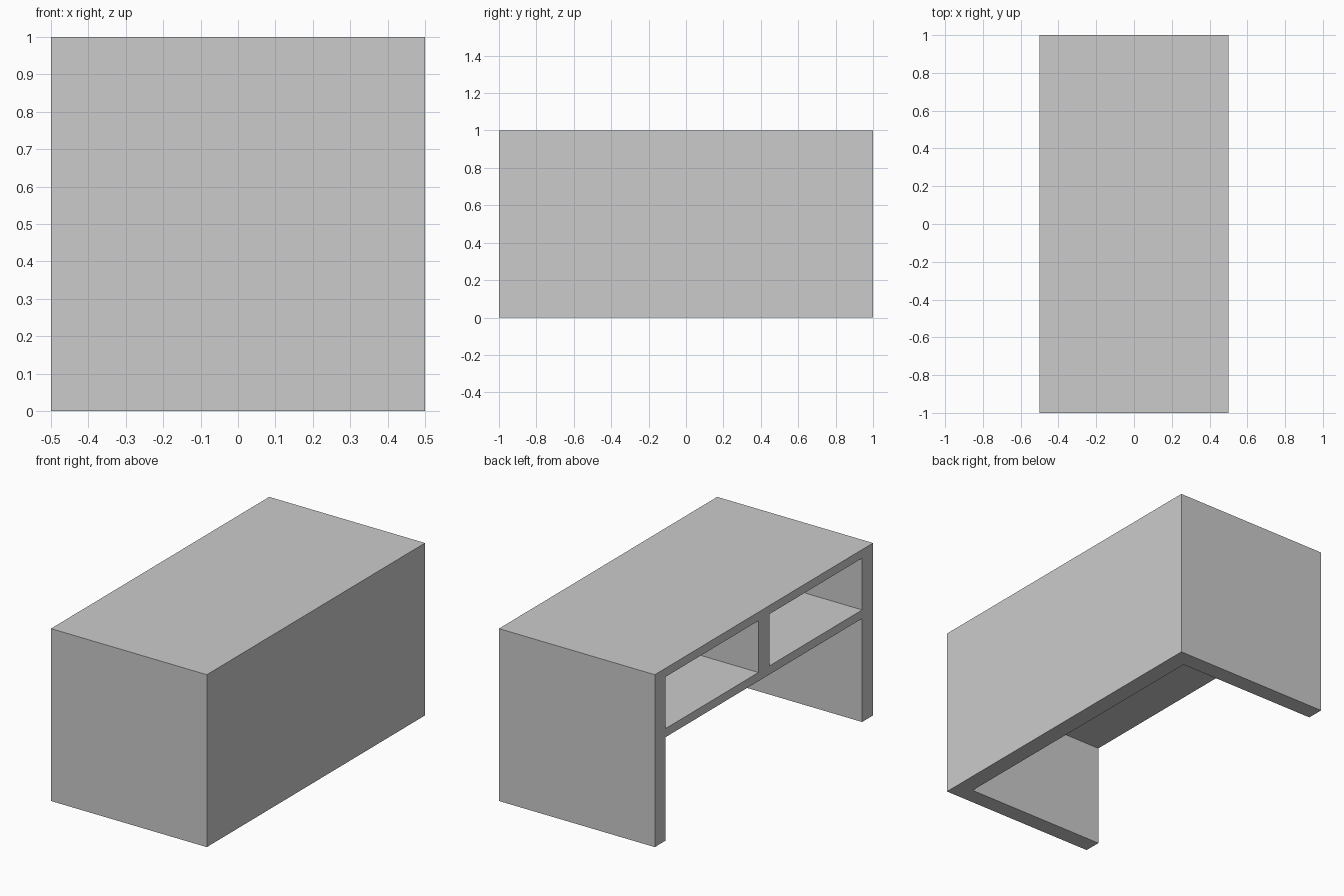
import bpy

if "Cube" in bpy.data.objects:
    bpy.data.objects.remove(bpy.data.objects["Cube"])


def box(name, x, y, z):
    """Axis-aligned box from (min, max) ranges."""
    bpy.ops.mesh.primitive_cube_add(
        size=1, location=[(a + b) / 2 for a, b in (x, y, z)])
    ob = bpy.context.object
    ob.name = name
    ob.scale = [b - a for a, b in (x, y, z)]
    bpy.ops.object.transform_apply(location=True, rotation=False, scale=True)
    return ob


# Solid desk block; the carved spaces leave 0.1 panels and 0.05 shelves
desk = box("desk_body", (-0.5, 0.5), (-1, 1), (0, 1))

# Knee space plus two cubbyholes, all open on the -x side
depth = (-0.6, 0.4)
cutters = [
    box("knee_space_cutter", depth, (-0.9, 0.9), (-0.1, 0.6)),
    box("cubbyhole_cutter_a", depth, (-0.9, -0.05), (0.65, 0.95)),
    box("cubbyhole_cutter_b", depth, (0.05, 0.9), (0.65, 0.95)),
]

bpy.context.view_layer.objects.active = desk
for cutter in cutters:
    cutter.hide_render = True
    mod = desk.modifiers.new(cutter.name, 'BOOLEAN')
    mod.operation = 'DIFFERENCE'
    mod.solver = 'EXACT'
    mod.object = cutter
    bpy.ops.object.modifier_apply(modifier=mod.name)
    bpy.data.objects.remove(cutter)
